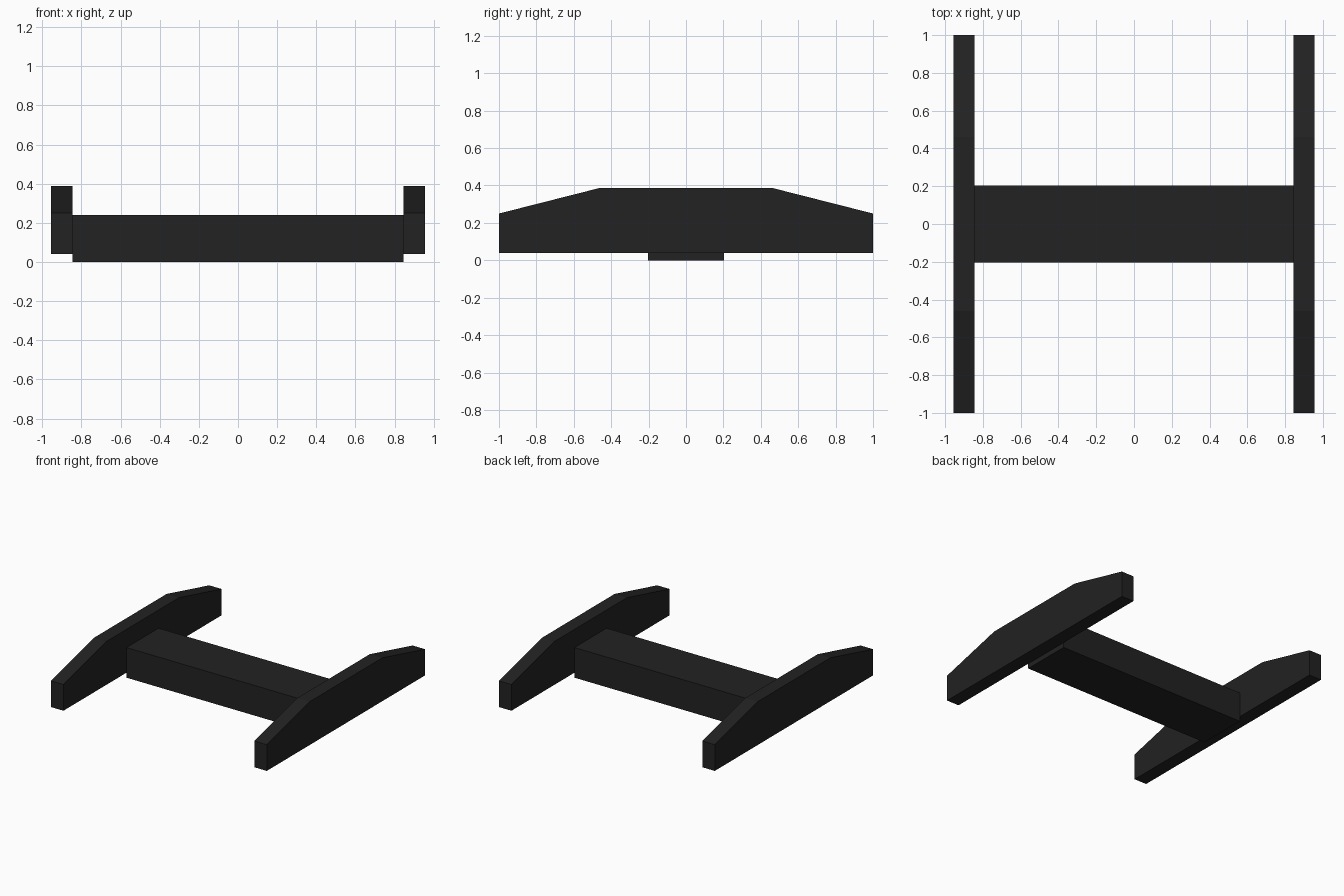
import bpy
import bmesh

cube = bpy.data.objects.get("Cube")
if cube:
    bpy.data.objects.remove(cube, do_unlink=True)

# Single matte black colour
black = bpy.data.materials.new("matte_black")
black.use_nodes = True
colour = (0.016, 0.016, 0.016, 1)
black.diffuse_color = colour
black.node_tree.nodes["Principled BSDF"].inputs["Base Color"].default_value = colour


def extrude_along_x(name, profile, x0, x1):
    """Extrude a (y, z) profile between two x positions."""
    bm = bmesh.new()
    base = bm.faces.new([bm.verts.new((x0, y, z)) for y, z in profile])
    result = bmesh.ops.extrude_face_region(bm, geom=[base])
    moved = [g for g in result["geom"] if isinstance(g, bmesh.types.BMVert)]
    bmesh.ops.translate(bm, verts=moved, vec=(x1 - x0, 0, 0))
    bmesh.ops.recalc_face_normals(bm, faces=bm.faces)
    mesh = bpy.data.meshes.new(name)
    bm.to_mesh(mesh)
    bm.free()
    mesh.materials.append(black)
    obj = bpy.data.objects.new(name, mesh)
    bpy.context.collection.objects.link(obj)
    return obj


# Side panels: long boards with sloped upper ends
half = [(1, 0.04), (1, 0.25), (0.46, 0.387)]
panel = half + [(-y, z) for y, z in reversed(half)]
for side, sign in (("left", 1), ("right", -1)):
    extrude_along_x(side + "_side_panel", panel, sign * 0.845, sign * 0.955)

# Crossbar joining the panels, slightly lower than their undersides
bar = [(-0.203, 0), (0.203, 0), (0.203, 0.241), (-0.203, 0.241)]
extrude_along_x("crossbar", bar, -0.845, 0.845)
